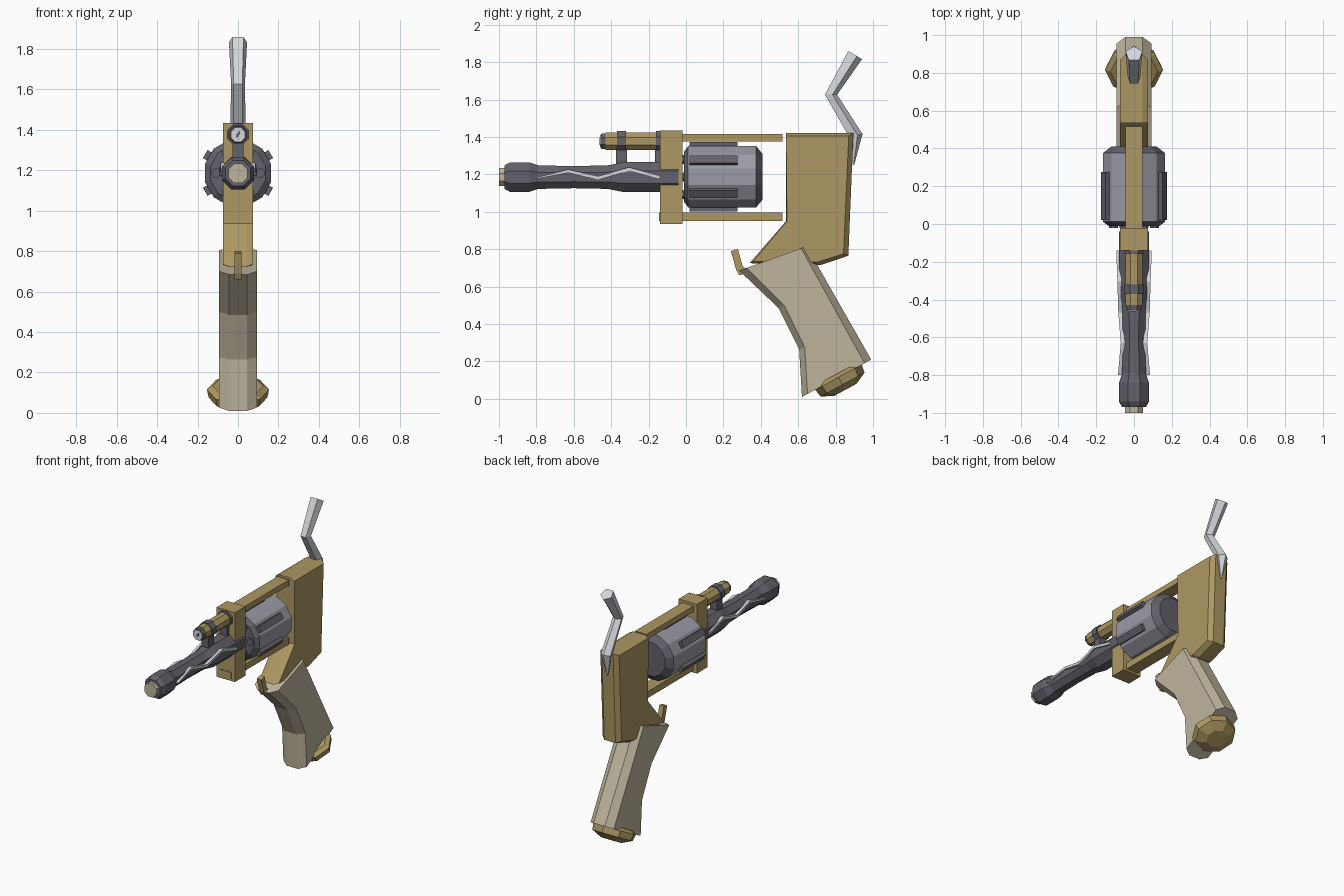
import bpy, bmesh, math
from mathutils import Vector

if "Cube" in bpy.data.objects:
    bpy.data.objects.remove(bpy.data.objects["Cube"])


def material(name, rgb):
    m = bpy.data.materials.new(name)
    m.diffuse_color = (*rgb, 1)
    m.use_nodes = True
    m.node_tree.nodes["Principled BSDF"].inputs["Base Color"].default_value = m.diffuse_color
    return m


BRASS = material("brass", (0.42, 0.315, 0.125))
IVORY = material("ivory", (0.52, 0.46, 0.34))
STEEL = material("blue_steel", (0.33, 0.33, 0.38))
DARK = material("dark_iron", (0.125, 0.12, 0.145))
SILVER = material("silver", (0.66, 0.67, 0.70))


def loft(name, rings, mat):
    """Skin a list of equal-length rings and cap both ends."""
    bm = bmesh.new()
    rows = [[bm.verts.new(p) for p in ring] for ring in rings]
    n = len(rows[0])
    for a, b in zip(rows, rows[1:]):
        for i in range(n):
            j = (i + 1) % n
            bm.faces.new((a[i], a[j], b[j], b[i]))
    bm.faces.new(rows[0])
    bm.faces.new(rows[-1])
    bmesh.ops.recalc_face_normals(bm, faces=bm.faces)
    me = bpy.data.meshes.new(name)
    bm.to_mesh(me)
    bm.free()
    me.materials.append(mat)
    ob = bpy.data.objects.new(name, me)
    bpy.context.collection.objects.link(ob)
    return ob


def turned(name, stations, mat, z, x=0, n=8, phase=0.5):
    """Faceted turned shape along y from (y, radius) stations."""
    rings = []
    for y, r in stations:
        angs = [(i + phase) * math.tau / n for i in range(n)]
        rings.append([(x + r * math.cos(a), y, z + r * math.sin(a)) for a in angs])
    return loft(name, rings, mat)


def box(name, x, y0, y1, z0, z1, mat):
    return loft(name, [[(-x, y, z0), (x, y, z0), (x, y, z1), (-x, y, z1)]
                       for y in (y0, y1)], mat)


def slab(name, full, inset, w_full, w_inset, mat):
    """Side profile with chamfered edges, spread across x."""
    layers = [(-w_inset, inset), (-w_full, full), (w_full, full), (w_inset, inset)]
    return loft(name, [[(x, y, z) for y, z in prof] for x, prof in layers], mat)


# Barrel and muzzle
BZ = 1.185
turned("barrel", [(-0.97, 0.068), (-0.94, 0.086), (-0.84, 0.086), (-0.79, 0.068),
                  (-0.60, 0.064), (-0.42, 0.068), (-0.33, 0.087), (-0.04, 0.087)],
       DARK, BZ)
turned("muzzle", [(-1.0, 0.052), (-0.96, 0.052)], IVORY, BZ)

# Zigzag inlay on both sides of the barrel: y, z, half height, outer x
ZIG = [(-0.80, 1.18, 0.004, 0.085), (-0.63, 1.217, 0.009, 0.07),
       (-0.47, 1.18, 0.010, 0.083), (-0.305, 1.228, 0.010, 0.088),
       (-0.14, 1.183, 0.010, 0.094)]
for side, label in ((1, "right"), (-1, "left")):
    loft("zigzag_inlay_" + label,
         [[(side * (xo - 0.022), y, z - h), (side * xo, y, z - h),
           (side * xo, y, z + h), (side * (xo - 0.022), y, z + h)]
          for y, z, h, xo in ZIG], SILVER)

# Front block and frame rails
box("front_block", 0.073, -0.14, -0.02, 0.935, 1.435, BRASS)
box("top_rail", 0.046, -0.03, 0.515, 1.375, 1.415, BRASS)
box("bottom_rail", 0.046, -0.145, 0.515, 0.95, 0.997, BRASS)

# Sight tube with mounts, rings and lens
SZ = 1.377
turned("sight_tube", [(-0.43, 0.05), (-0.13, 0.05)], BRASS, SZ)
turned("sight_cap", [(-0.455, 0.043), (-0.42, 0.047)], DARK, SZ)
turned("sight_lens", [(-0.46, 0.036), (-0.45, 0.036)], SILVER, SZ)
loft("lens_mark", [[(0.008, y, SZ + 0.02), (-0.010, y, SZ - 0.002),
                    (-0.008, y, SZ - 0.02), (0.010, y, SZ + 0.002)]
                   for y in (-0.463, -0.459)], DARK)
for label, y0, y1 in (("front", -0.37, -0.32), ("rear", -0.16, -0.138)):
    turned("sight_ring_" + label, [(y0, 0.058), (y1, 0.058)], DARK, SZ)
    box("sight_mount_" + label, 0.028, y0 - 0.005, y1 + 0.005, 1.23, 1.335, DARK)

# Revolving cylinder: pale wall, dark ends
CZ = 1.187
cyl = turned("cylinder", [(-0.01, 0.14), (0.012, 0.17), (0.375, 0.17), (0.41, 0.125)],
             STEEL, CZ, n=12)
cyl.data.materials.append(DARK)
for p in cyl.data.polygons:
    if abs(p.normal.y) > 0.4:
        p.material_index = 1

# Ribs around the cylinder and chamber mouths on its front
for k in range(6):
    a = math.radians(30 + 60 * k)
    out = Vector((math.cos(a), 0, math.sin(a)))
    tan = Vector((-out.z, 0, out.x)) * 0.023
    loft(f"cylinder_rib_{k}",
         [[Vector((0, y, CZ)) + out * r + tan * s
           for r, s in ((0.15, -1), (0.187, -1), (0.187, 1), (0.15, 1))]
          for y in (0.02, 0.275)], DARK)
    b = math.radians(60 * k)
    turned(f"chamber_mouth_{k}", [(-0.02, 0.026), (0.01, 0.026)], DARK,
           CZ + 0.108 * math.sin(b), 0.108 * math.cos(b))

# Rear frame
slab("rear_frame",
     [(0.535, 1.42), (0.895, 1.42), (0.868, 0.765), (0.72, 0.715), (0.34, 0.725), (0.535, 0.95)],
     [(0.535, 1.405), (0.870, 1.405), (0.842, 0.775), (0.70, 0.73), (0.36, 0.735), (0.54, 0.95)],
     0.045, 0.075, BRASS)

# Grip
slab("grip",
     [(0.285, 0.685), (0.645, 0.815), (0.99, 0.21), (0.62, 0.01), (0.605, 0.265), (0.495, 0.485)],
     [(0.325, 0.70), (0.615, 0.805), (0.955, 0.19), (0.65, 0.026), (0.635, 0.275), (0.525, 0.50)],
     0.045, 0.093, IVORY)

# Pommel, perpendicular to the grip's butt
along, down = Vector((0, 0.88, 0.475)), Vector((0, 0.475, -0.88))
centre = Vector((0, 0.62, 0.01)) + along * 0.222
pommel_rings = []
for depth, r in ((-0.02, 0.125), (0.0, 0.154), (0.045, 0.145), (0.077, 0.075)):
    pommel_rings.append([centre + down * depth + along * (0.92 * r * math.sin(a))
                         + Vector((r * math.cos(a), 0, 0))
                         for a in (i * math.tau / 8 for i in range(8))])
loft("pommel", pommel_rings, BRASS)

# Trigger
loft("trigger", [[(-0.018, y0, z0), (0.018, y0, z0), (0.018, y1, z1), (-0.018, y1, z1)]
                 for y0, z0, y1, z1 in ((0.24, 0.79, 0.278, 0.80), (0.268, 0.69, 0.302, 0.71),
                                        (0.285, 0.66, 0.34, 0.68))], BRASS)

# Hammer: bent five-sided spur; y, z, radius, section tilt
hammer_rings = []
for y, z, r, tilt in ((0.901, 1.84, 0.047, -31), (0.772, 1.626, 0.036, 0),
                      (0.905, 1.405, 0.040, 15), (0.895, 1.25, 0.004, 0)):
    t = math.radians(tilt)
    hammer_rings.append([(r * math.sin(a), y + r * math.cos(a) * math.cos(t),
                          z + r * math.cos(a) * math.sin(t))
                         for a in (i * math.tau / 5 for i in range(5))])
loft("hammer", hammer_rings, SILVER)
